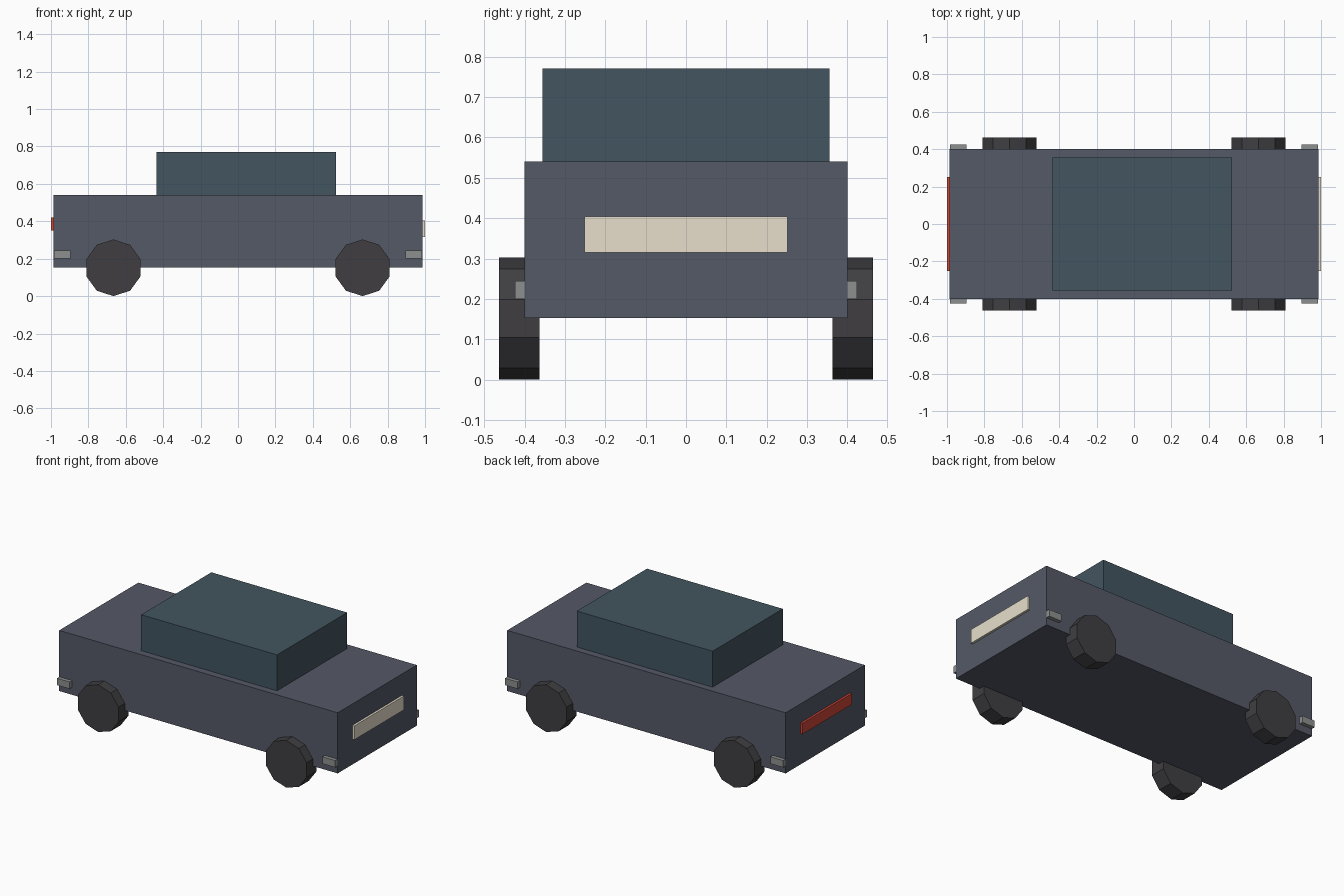
import bpy
from math import radians

if "Cube" in bpy.data.objects:
    bpy.data.objects.remove(bpy.data.objects["Cube"])


def paint(name, color):
    mat = bpy.data.materials.new(name)
    mat.diffuse_color = (*color, 1)
    mat.use_nodes = True
    mat.node_tree.nodes["Principled BSDF"].inputs["Base Color"].default_value = mat.diffuse_color
    return mat


BODY = paint("slate_paint", (0.09, 0.10, 0.135))
GLASS = paint("dark_glass", (0.055, 0.09, 0.115))
RUBBER = paint("rubber", (0.05, 0.048, 0.053))
METAL = paint("metal", (0.27, 0.28, 0.28))
CREAM = paint("headlight_cream", (0.80, 0.74, 0.60))
RED = paint("taillight_red", (0.62, 0.06, 0.04))


def box(name, x, y, z, mat):
    """Box from (min, max) ranges on each axis."""
    bpy.ops.mesh.primitive_cube_add(size=1, location=[(a + b) / 2 for a, b in (x, y, z)])
    ob = bpy.context.object
    ob.name = name
    ob.scale = [b - a for a, b in (x, y, z)]
    bpy.ops.object.transform_apply(location=False, rotation=False, scale=True)
    ob.data.materials.append(mat)


# Body and cabin
box("body", (-0.986, 0.986), (-0.4, 0.4), (0.153, 0.541), BODY)
box("cabin", (-0.437, 0.525), (-0.355, 0.355), (0.541, 0.771), GLASS)

# Lights on both ends
box("headlight_bar", (0.97, 1.0), (-0.252, 0.252), (0.315, 0.404), CREAM)
box("taillight_bar", (-1.0, -0.97), (-0.25, 0.25), (0.35, 0.42), RED)

# Bumpers running through the body, showing at the sides
box("rear_bumper", (-0.985, -0.895), (-0.424, 0.424), (0.2, 0.244), METAL)
box("front_bumper", (0.895, 0.985), (-0.424, 0.424), (0.2, 0.244), METAL)

# Ten-sided wheels
R = 0.1515
for end, x in (("rear", -0.666), ("front", 0.666)):
    for side, y in (("right", -0.413), ("left", 0.413)):
        bpy.ops.mesh.primitive_cylinder_add(vertices=10, radius=R, depth=0.1,
                                            location=(x, y, R), rotation=(radians(90), 0, 0))
        wheel = bpy.context.object
        wheel.name = f"{end}_{side}_wheel"
        wheel.data.materials.append(RUBBER)
